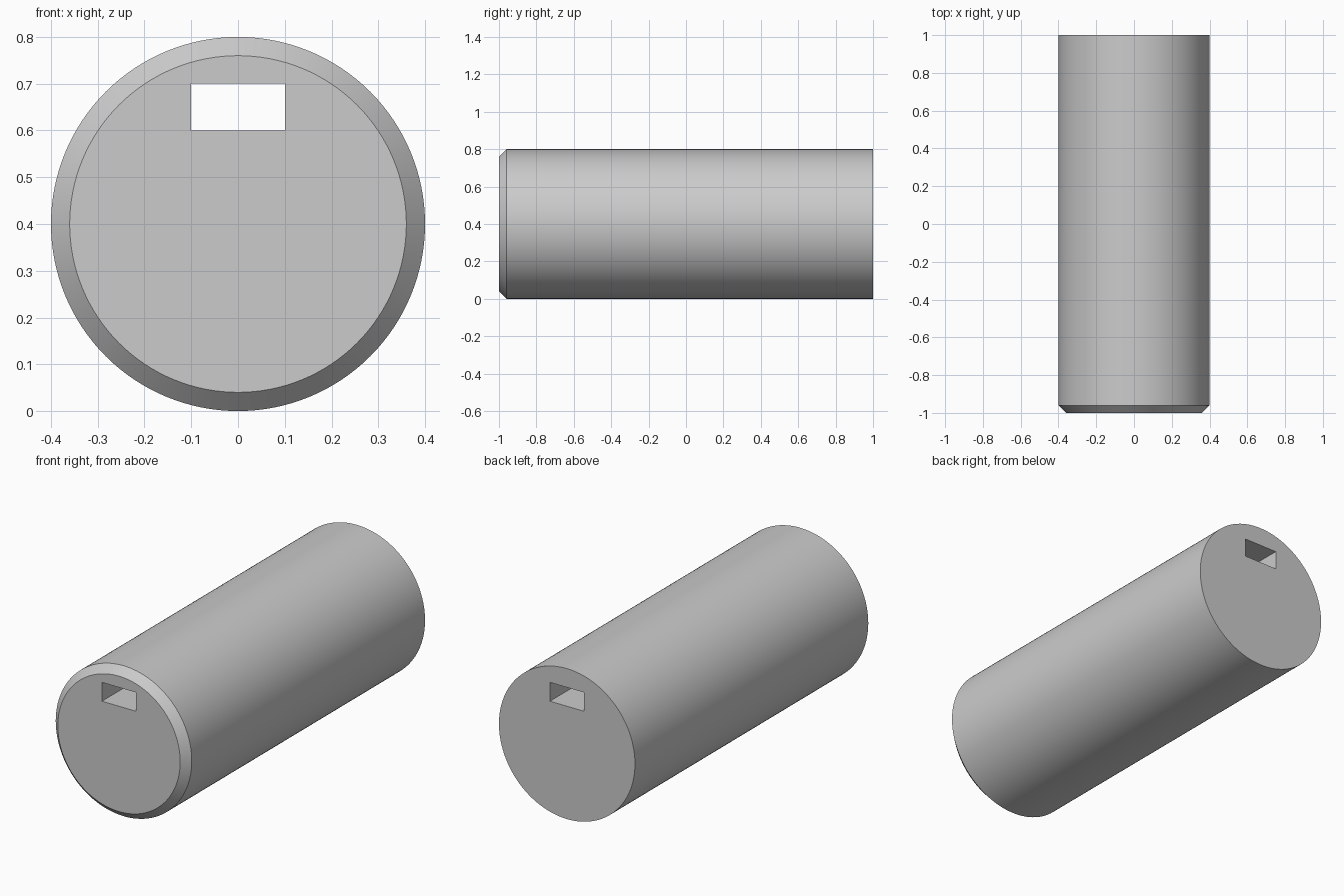
import bpy
import math

if "Cube" in bpy.data.objects:
    bpy.data.objects.remove(bpy.data.objects["Cube"])

RADIUS, CHAMFER, SIDES = 0.4, 0.04, 128


def make_object(name, verts, faces):
    mesh = bpy.data.meshes.new(name)
    mesh.from_pydata(verts, [], faces)
    obj = bpy.data.objects.new(name, mesh)
    bpy.context.collection.objects.link(obj)
    return obj


# Round body lying along y: (y, radius) profile with a chamfered front rim
profile = [(-1, RADIUS - CHAMFER), (-1 + CHAMFER, RADIUS), (1, RADIUS)]
verts = []
for y, r in profile:
    for i in range(SIDES):
        a = 2 * math.pi * i / SIDES
        verts.append((r * math.cos(a), y, RADIUS + r * math.sin(a)))
faces = [tuple(range(SIDES)),
         tuple(reversed(range(2 * SIDES, 3 * SIDES)))]
for ring in range(len(profile) - 1):
    for i in range(SIDES):
        j = (i + 1) % SIDES
        a, b = ring * SIDES, (ring + 1) * SIDES
        faces.append((a + j, a + i, b + i, b + j))
body = make_object("round_body", verts, faces)

# Rectangular slot running the full length
bpy.ops.mesh.primitive_cube_add(size=1, location=(0, 0, 0.65))
cutter = bpy.context.object
cutter.name = "slot_cutter"
cutter.scale = (0.2, 2.4, 0.1)
cutter.hide_render = True

cut = body.modifiers.new("slot", 'BOOLEAN')
cut.operation = 'DIFFERENCE'
cut.solver = 'EXACT'
cut.object = cutter

bpy.ops.object.select_all(action='DESELECT')
body.select_set(True)
bpy.context.view_layer.objects.active = body
bpy.ops.object.modifier_apply(modifier=cut.name)
bpy.data.objects.remove(cutter)

# Smooth curved wall, crisp rims and slot edges
bpy.ops.object.shade_smooth_by_angle(angle=math.radians(30))
